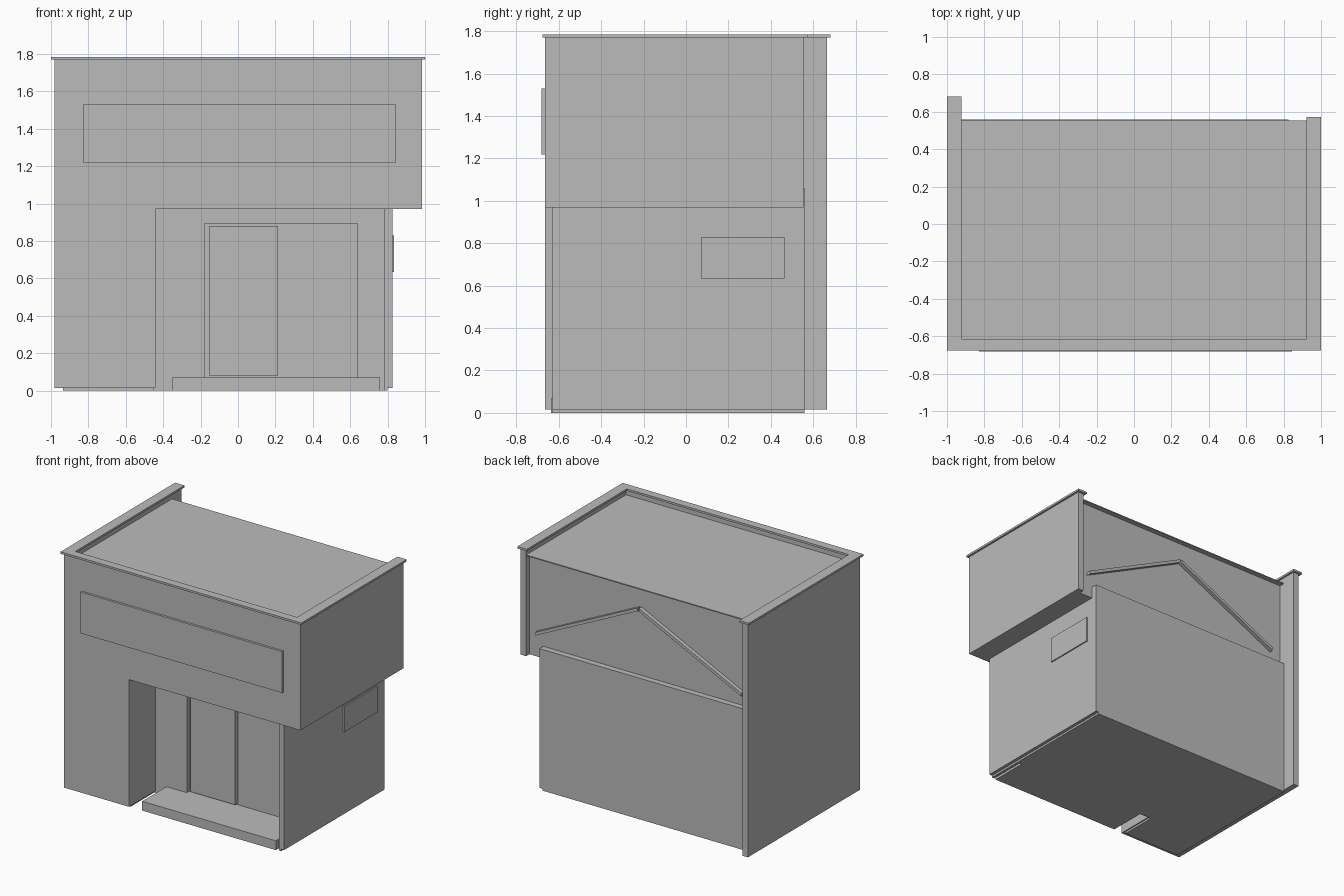
import bpy
import bmesh
from mathutils import Vector

cube = bpy.data.objects.get("Cube")
if cube:
    bpy.data.objects.remove(cube, do_unlink=True)

# One plain grey for the whole building
grey = bpy.data.materials.new("plain_grey")
grey.use_nodes = True
colour = (0.5, 0.5, 0.5, 1)
grey.diffuse_color = colour
grey.node_tree.nodes["Principled BSDF"].inputs["Base Color"].default_value = colour


def prism(name, outline, low, high, axis="z"):
    """Extrude a flat outline from low to high along z (plan) or y (elevation)."""
    def place(a, b, c):
        return (a, b, c) if axis == "z" else (a, c, b)
    bm = bmesh.new()
    face = bm.faces.new([bm.verts.new(place(a, b, low)) for a, b in outline])
    grown = bmesh.ops.extrude_face_region(bm, geom=[face])["geom"]
    moved = [g for g in grown if isinstance(g, bmesh.types.BMVert)]
    bmesh.ops.translate(bm, verts=moved, vec=Vector(place(0, 0, high - low)))
    bmesh.ops.recalc_face_normals(bm, faces=bm.faces)
    mesh = bpy.data.meshes.new(name)
    bm.to_mesh(mesh)
    bm.free()
    mesh.materials.append(grey)
    obj = bpy.data.objects.new(name, mesh)
    bpy.context.collection.objects.link(obj)
    return obj


def box(name, x, y, z):
    return prism(name, [(x[0], y[0]), (x[1], y[0]), (x[1], y[1]), (x[0], y[1])], *z)


# Main heights and depths
GROUND, SOFFIT, LEDGE, ROOF, TOP = 0.015, 0.97, 1.06, 1.73, 1.77
FRONT, INNER, PORCH, DOOR, BACK = -0.665, -0.63, -0.35, -0.31, 0.56

# Floor plate and ground storey, with the porch and doorway set back
prism("floor_plate", [(-0.935, INNER), (-0.45, INNER), (-0.45, PORCH), (0.78, PORCH),
                      (0.78, INNER), (0.8, INNER), (0.8, BACK), (-0.935, BACK)],
      0, GROUND)
prism("ground_storey", [(-0.935, INNER), (-0.44, INNER), (-0.44, PORCH), (-0.18, PORCH),
                        (-0.18, DOOR), (0.64, DOOR), (0.64, PORCH), (0.78, PORCH),
                        (0.78, INNER), (0.825, INNER), (0.825, BACK), (-0.935, BACK)],
      GROUND, LEDGE)
box("door_lintel", (-0.18, 0.64), (PORCH, DOOR), (0.895, SOFFIT))
box("sliding_door", (-0.155, 0.215), (-0.34, DOOR), (0.08, 0.88))
box("porch_step", (-0.35, 0.76), (-0.637, DOOR), (0, 0.07))

# Upper storey and its flat roof
box("upper_storey", (-0.935, 0.94), (INNER, 0.515), (SOFFIT, ROOF - 0.008))
box("roof_deck", (-0.935, 0.94), (INNER, 0.553), (ROOF - 0.008, ROOF))

# Outer walls
prism("front_wall", [(-0.98, GROUND), (-0.44, GROUND), (-0.44, SOFFIT),
                     (0.985, SOFFIT), (0.985, TOP), (-0.98, TOP)],
      FRONT, INNER, "y")
box("right_party_wall", (-0.98, -0.935), (INNER, 0.665), (GROUND, TOP))
box("left_upper_wall", (0.94, 0.985), (INNER, 0.555), (SOFFIT, TOP))

# Parapet coping around three sides
prism("coping", [(-1, -0.677), (1, -0.677), (1, 0.573), (0.922, 0.573), (0.922, -0.615),
                 (-0.922, -0.615), (-0.922, 0.682), (-1, 0.682)], TOP, 1.785)

# Wall panels
box("front_sign_panel", (-0.83, 0.845), (-0.682, FRONT), (1.22, 1.53))
box("side_window", (0.825, 0.834), (0.07, 0.465), (0.635, 0.83))

# Pitched rails on the rear wall
for name, side in (("left_gable_rail", 1), ("right_gable_rail", -1)):
    inner, outer = 0.015 + side * 0.006, 0.015 + side * 0.855
    prism(name, [(inner, 1.575), (outer, 1.165), (outer, 1.14), (inner, 1.55)],
          0.51, 0.545, "y")
